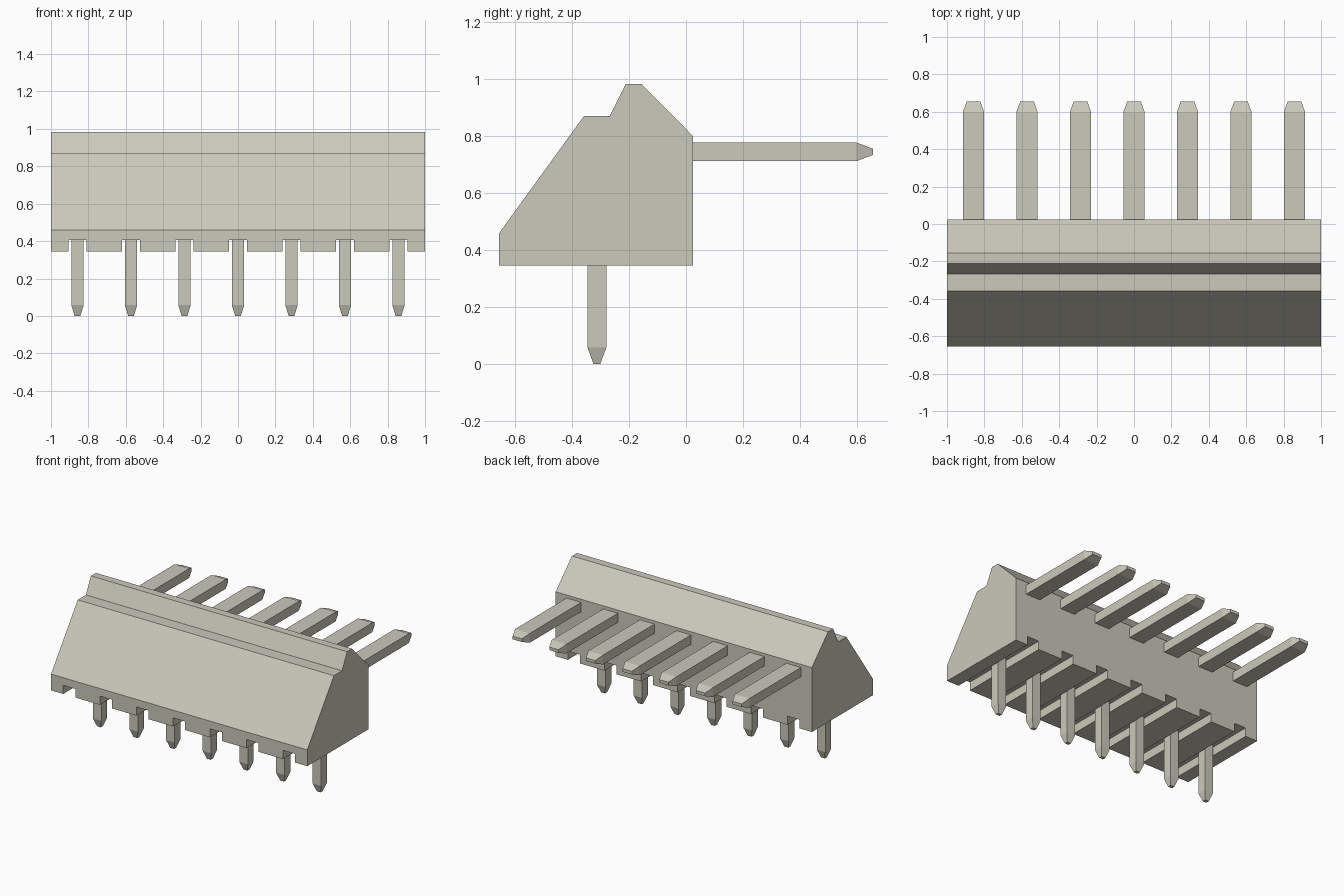
import bpy
import bmesh
from mathutils import Matrix, Vector

if "Cube" in bpy.data.objects:
    bpy.data.objects.remove(bpy.data.objects["Cube"], do_unlink=True)

# Single warm grey plastic
COLOUR = (0.60, 0.585, 0.50, 1)
grey = bpy.data.materials.new("warm_grey")
grey.use_nodes = True
grey.diffuse_color = COLOUR
grey.node_tree.nodes["Principled BSDF"].inputs["Base Color"].default_value = COLOUR

PIN_COUNT = 7
PITCH = 0.286
PIN_X = [(i - (PIN_COUNT - 1) / 2) * PITCH for i in range(PIN_COUNT)]


def add_object(name, bm):
    bmesh.ops.recalc_face_normals(bm, faces=bm.faces)
    mesh = bpy.data.meshes.new(name)
    bm.to_mesh(mesh)
    bm.free()
    mesh.materials.append(grey)
    obj = bpy.data.objects.new(name, mesh)
    bpy.context.scene.collection.objects.link(obj)
    return obj


def add_pin(name, start, direction, half_x, half_side, tip_x, tip_side, length, taper):
    """Rectangular pin with a tapered tip, lofted from three cross-sections."""
    bm = bmesh.new()
    axis = Vector(direction)
    side = axis.cross(Vector((1, 0, 0)))
    rings = []
    for dist, hx, hs in ((0, half_x, half_side), (length - taper, half_x, half_side),
                         (length, tip_x, tip_side)):
        centre = Vector(start) + axis * dist
        rings.append([bm.verts.new(centre + Vector((sx * hx, 0, 0)) + side * ss * hs)
                      for sx, ss in ((-1, -1), (1, -1), (1, 1), (-1, 1))])
    for a, b in zip(rings, rings[1:]):
        for i in range(4):
            j = (i + 1) % 4
            bm.faces.new((a[i], a[j], b[j], b[i]))
    bm.faces.new(rings[0])
    bm.faces.new(rings[-1])
    return add_object(name, bm)


# Housing: side profile (y, z) extruded across the width
profile = [(-0.656, 0.345), (0.025, 0.345), (0.025, 0.80), (-0.156, 0.983),
           (-0.212, 0.983), (-0.268, 0.87), (-0.359, 0.87), (-0.656, 0.46)]
bm = bmesh.new()
face = bm.faces.new([bm.verts.new((-1, y, z)) for y, z in profile])
extruded = bmesh.ops.extrude_face_region(bm, geom=[face])
bmesh.ops.translate(bm, vec=(2, 0, 0),
                    verts=[v for v in extruded["geom"] if isinstance(v, bmesh.types.BMVert)])
housing = add_object("housing", bm)

# Grooves running front to back under the housing, one per pin
bm = bmesh.new()
for x in PIN_X:
    bmesh.ops.create_cube(bm, size=1, matrix=Matrix.Translation((x, -0.3, 0.306))
                          @ Matrix.Diagonal((0.094, 1, 0.2, 1)))
cutter = add_object("groove_cutter", bm)
cutter.hide_render = True
cut = housing.modifiers.new("grooves", "BOOLEAN")
cut.operation = "DIFFERENCE"
cut.solver = "EXACT"
cut.object = cutter
bpy.context.view_layer.objects.active = housing
bpy.ops.object.modifier_apply(modifier=cut.name)
bpy.data.objects.remove(cutter, do_unlink=True)

# Pins: narrow ones pointing down, wide ones pointing back
for n, x in enumerate(PIN_X, 1):
    add_pin(f"bottom_pin_{n}", (x, -0.313, 0.43), (0, 0, -1),
            0.033, 0.033, 0.015, 0.012, 0.43, 0.058)
    add_pin(f"back_pin_{n}", (x, 0, 0.745), (0, 1, 0),
            0.057, 0.033, 0.036, 0.011, 0.656, 0.058)
